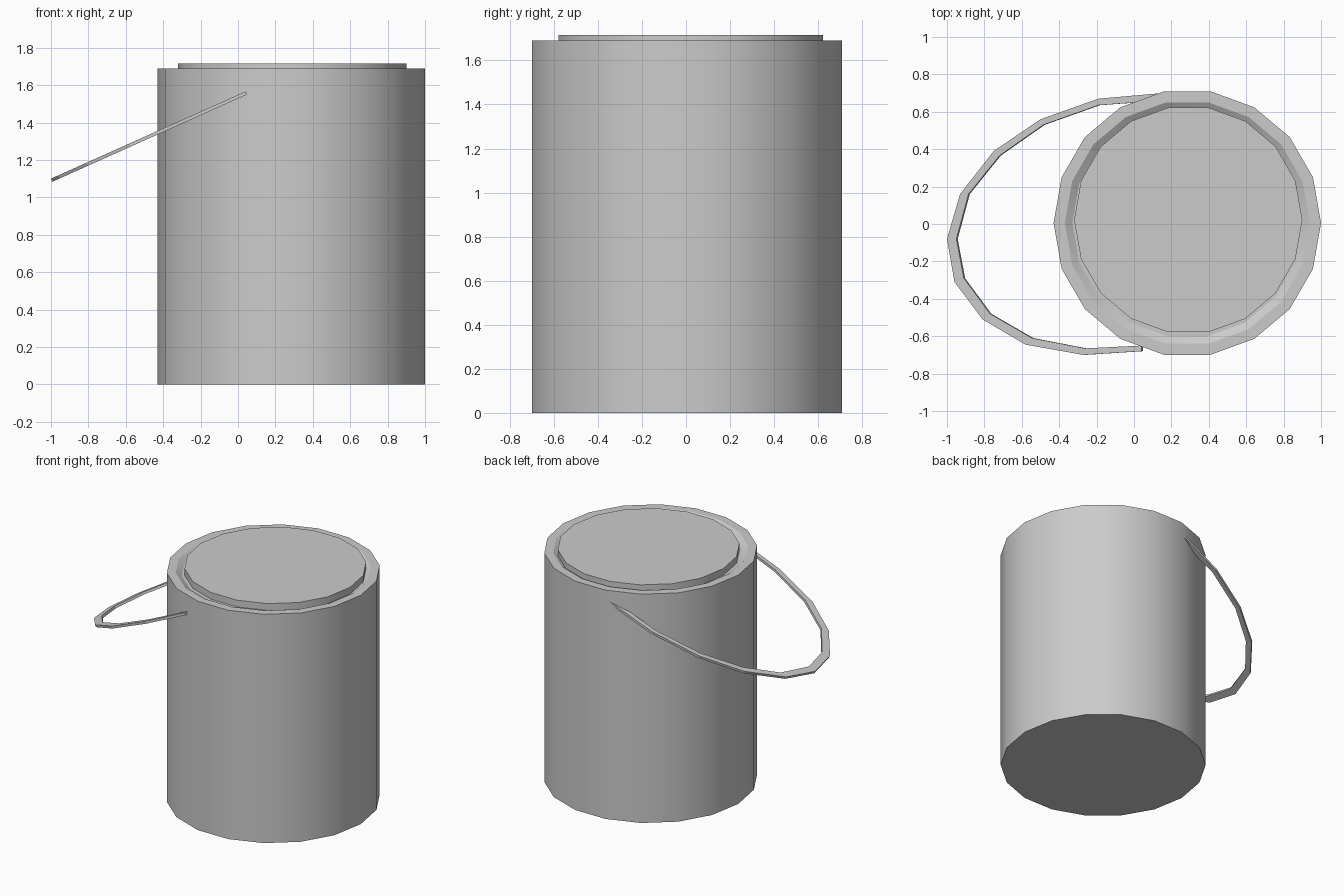
import bpy, bmesh, math
from mathutils import Vector

if "Cube" in bpy.data.objects:
    bpy.data.objects.remove(bpy.data.objects["Cube"])

SIDES = 18


def make_object(name, bm):
    bmesh.ops.recalc_face_normals(bm, faces=bm.faces)
    mesh = bpy.data.meshes.new(name)
    bm.to_mesh(mesh)
    bm.free()
    obj = bpy.data.objects.new(name, mesh)
    bpy.context.collection.objects.link(obj)
    return obj


def lathe(name, profile, cx, cy):
    """Spin a (radius, z) profile around a vertical axis and cap both ends."""
    bm = bmesh.new()
    rings = []
    for r, z in profile:
        rings.append([bm.verts.new((cx + r * math.cos(math.tau * i / SIDES),
                                    cy + r * math.sin(math.tau * i / SIDES), z))
                      for i in range(SIDES)])
    for a, b in zip(rings, rings[1:]):
        for i in range(SIDES):
            j = (i + 1) % SIDES
            bm.faces.new((a[i], a[j], b[j], b[i]))
    bm.faces.new(rings[0][::-1])
    bm.faces.new(rings[-1])
    obj = make_object(name, bm)
    bpy.ops.object.select_all(action='DESELECT')
    obj.select_set(True)
    bpy.context.view_layer.objects.active = obj
    bpy.ops.object.shade_smooth_by_angle(angle=math.radians(30))
    return obj


# Can body with a rim that dips into a shallow groove
lathe("can_body", [(0.715, 0), (0.715, 1.69), (0.655, 1.69), (0.615, 1.665)],
      0.285, 0.005)

# Raised lid, slightly off centre
lathe("lid", [(0.61, 1.65), (0.61, 1.715)], 0.29, 0.022)

# Wire handle: outer and inner edges seen from above, lying in a sloping plane
outer = [(0.15, 0.70), (-0.19, 0.67), (-0.50, 0.56), (-0.75, 0.39),
         (-0.93, 0.16), (-1.0, -0.08), (-0.96, -0.31), (-0.81, -0.51),
         (-0.58, -0.645), (-0.27, -0.70), (0.04, -0.68)]
inner = [(0.15, 0.66), (-0.19, 0.635), (-0.485, 0.53), (-0.72, 0.365),
         (-0.885, 0.16), (-0.95, -0.08), (-0.91, -0.29), (-0.77, -0.48),
         (-0.545, -0.61), (-0.26, -0.665), (0.04, -0.65)]
SLOPE = 0.448
drop = Vector((SLOPE, 0, -1)).normalized() * 0.018


def on_plane(p):
    return Vector((p[0], p[1], 1.10 + SLOPE * (p[0] + 1)))


bm = bmesh.new()
sections = []
for o, i in zip(outer, inner):
    po, pi = on_plane(o), on_plane(i)
    sections.append([bm.verts.new(v) for v in (po, pi, pi + drop, po + drop)])
for a, b in zip(sections, sections[1:]):
    for k in range(4):
        m = (k + 1) % 4
        bm.faces.new((a[k], a[m], b[m], b[k]))
bm.faces.new(sections[0])
bm.faces.new(sections[-1][::-1])
make_object("handle", bm)
